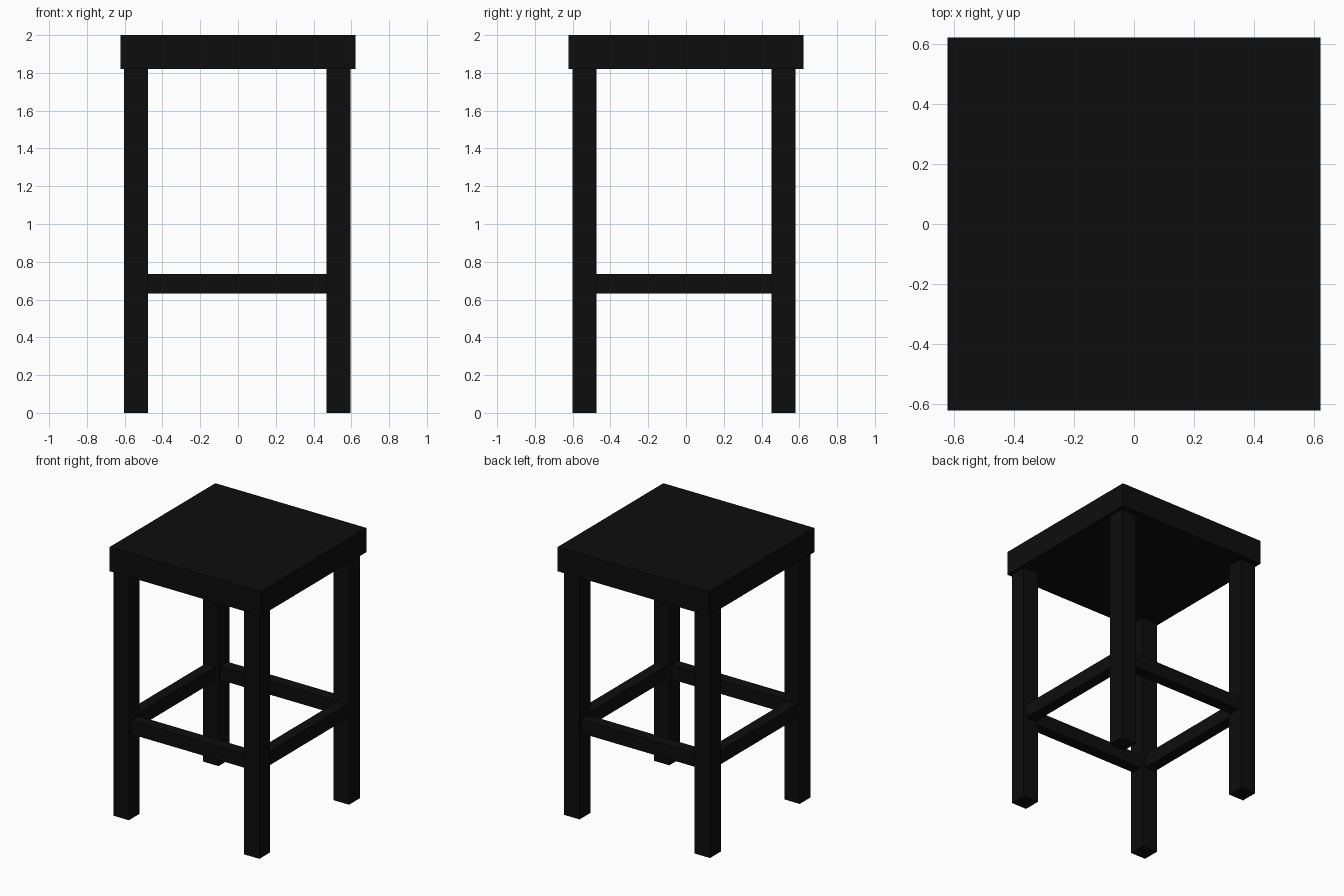
import bpy

if "Cube" in bpy.data.objects:
    bpy.data.objects.remove(bpy.data.objects["Cube"])

black = bpy.data.materials.new("black_paint")
black.diffuse_color = (0.004, 0.004, 0.004, 1)
black.use_nodes = True
black.node_tree.nodes["Principled BSDF"].inputs["Base Color"].default_value = black.diffuse_color


def box(name, x, y, z):
    """Box from (min, max) ranges on each axis."""
    bpy.ops.mesh.primitive_cube_add(size=1, location=[sum(r) / 2 for r in (x, y, z)])
    ob = bpy.context.object
    ob.name = name
    ob.scale = [r[1] - r[0] for r in (x, y, z)]
    bpy.ops.object.transform_apply(location=False, rotation=False, scale=True)
    ob.data.materials.append(black)
    return ob


def span(centre, width):
    return (centre - width / 2, centre + width / 2)


LEG, RAIL = 0.127, 0.084
SEAT_Z = 1.82
RAIL_Z = (0.632, 0.735)
xs = {"left": -0.54, "right": 0.533}    # leg centre lines
ys = {"front": -0.537, "back": 0.516}

# Seat slab
box("seat", (-0.621, 0.621), (-0.621, 0.621), (SEAT_Z, 2))

# Four square legs
for yn, y in ys.items():
    for xn, x in xs.items():
        box(f"{yn}_{xn}_leg", span(x, LEG), span(y, LEG), (0, SEAT_Z))

# Foot rails between the legs
for yn, y in ys.items():
    box(f"{yn}_rail", (xs["left"] + LEG / 2, xs["right"] - LEG / 2), span(y, RAIL), RAIL_Z)
for xn, x in xs.items():
    box(f"{xn}_rail", span(x, RAIL), (ys["front"] + LEG / 2, ys["back"] - LEG / 2), RAIL_Z)
